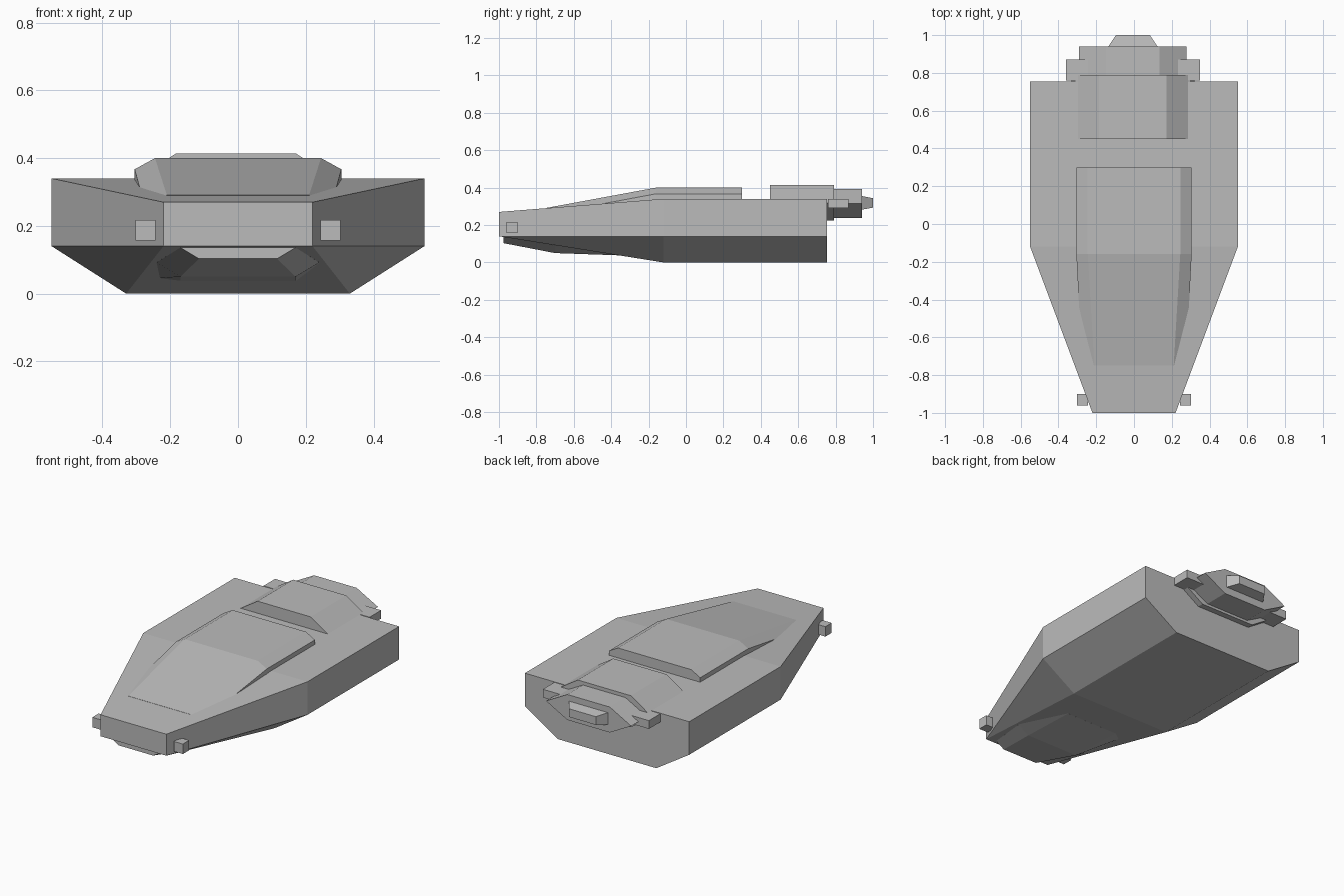
import bpy
import bmesh

old = bpy.data.objects.get("Cube")
if old:
    bpy.data.objects.remove(old, do_unlink=True)

GREY = (0.5, 0.5, 0.5, 1)
mat = bpy.data.materials.new("plain grey")
mat.use_nodes = True
mat.diffuse_color = GREY
mat.node_tree.nodes["Principled BSDF"].inputs["Base Color"].default_value = GREY


def loft(name, sections, shift=0.0):
    """Skin mirrored half outlines, each given as (y, [(x, z) top to bottom])."""
    bm = bmesh.new()
    rings = []
    for y, half in sections:
        outline = half + [(-x, z) for x, z in reversed(half)]
        rings.append([bm.verts.new((x + shift, y, z)) for x, z in outline])
    n = len(rings[0])
    for a, b in zip(rings, rings[1:]):
        for i in range(n):
            j = (i + 1) % n
            bm.faces.new((a[i], a[j], b[j], b[i]))
    bm.faces.new(rings[0])
    bm.faces.new(rings[-1])
    bmesh.ops.remove_doubles(bm, verts=bm.verts[:], dist=0.0005)
    bmesh.ops.recalc_face_normals(bm, faces=bm.faces[:])
    mesh = bpy.data.meshes.new(name)
    bm.to_mesh(mesh)
    bm.free()
    mesh.materials.append(mat)
    obj = bpy.data.objects.new(name, mesh)
    bpy.context.collection.objects.link(obj)
    return obj


def box(name, centre, size):
    bpy.ops.mesh.primitive_cube_add(size=1, location=centre)
    obj = bpy.context.object
    obj.name = name
    obj.scale = size
    obj.data.materials.append(mat)


def hexagon(top, side, z, height):
    return [(top, z + height), (side, z), (top, z - height)]


# Hull: narrow wedge nose widening to a slab with a chamfered belly
wide = [(0.55, 0.34), (0.55, 0.14), (0.33, 0)]
loft("hull", [(-1, [(0.22, 0.27), (0.22, 0.14), (0.22, 0.14)]),
              (-0.12, wide), (0.755, wide)])

# Canopy: raised chamfered deck sloping down into the nose
deck = [(0.245, 0.40), (0.305, 0.367), (0.305, 0.32)]
loft("canopy", [(-0.75, [(0.21, 0.291), (0.275, 0.257), (0.275, 0.22)]),
                (-0.16, deck), (0.30, deck)])

# Chin fairing under the nose
loft("chin_fairing", [(-0.975, [(0.17, 0.15), (0.17, 0.136), (0.115, 0.103)]),
                      (-0.70, [(0.24, 0.12), (0.24, 0.092), (0.17, 0.05)]),
                      (-0.36, [(0.24, 0.08), (0.24, 0.045), (0.17, 0.038)])])

# Engine: stepped hexagonal housings and a tapered nozzle
SHIFT = -0.006
housing = hexagon(0.178, 0.325, 0.318, 0.095)
loft("engine_housing", [(0.45, housing), (0.79, housing)], SHIFT)
rear = hexagon(0.142, 0.285, 0.315, 0.077)
loft("engine_rear", [(0.75, rear), (0.94, rear)], SHIFT)
loft("engine_nozzle", [(0.92, [(0.14, 0.357), (0.14, 0.28)]),
                       (0.94, [(0.13, 0.355), (0.13, 0.282)]),
                       (1.0, [(0.09, 0.343), (0.09, 0.293)])], SHIFT)

# Side clamps on the engine and guns beside the nose
for side, label in ((1, "left"), (-1, "right")):
    box(label + "_engine_clamp", (side * 0.285 + SHIFT, 0.815, 0.315), (0.14, 0.11, 0.05))
    box(label + "_gun", (side * 0.273, -0.93, 0.187), (0.06, 0.06, 0.06))
